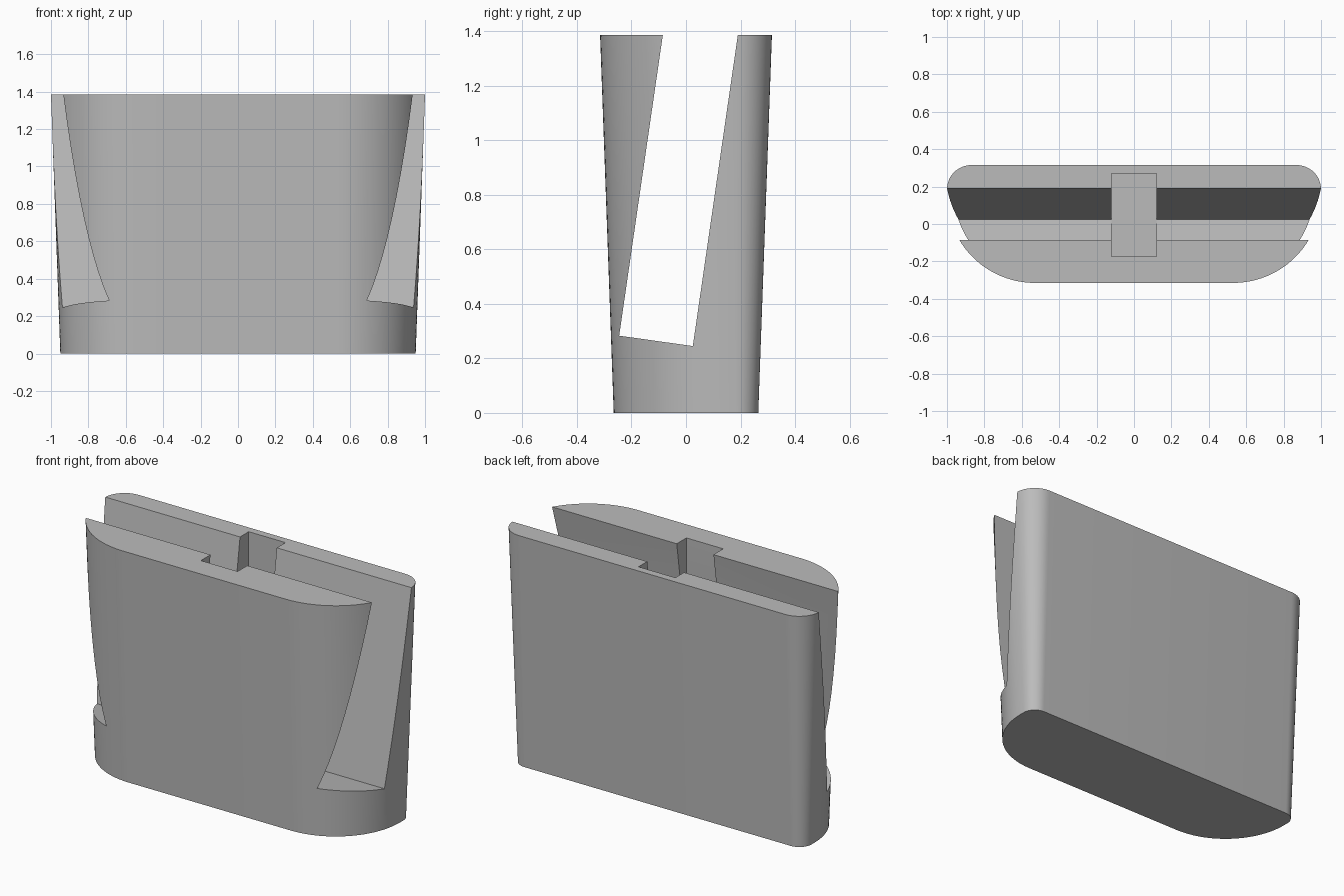
import bpy, bmesh, math

if "Cube" in bpy.data.objects:
    bpy.data.objects.remove(bpy.data.objects["Cube"])

H = 1.385        # overall height
DRAFT = 0.05     # inward taper from top to bottom


def arc(cx, cy, r, a0, a1, n):
    return [(cx + r * math.cos(math.radians(a0 + (a1 - a0) * i / n)),
             cy + r * math.sin(math.radians(a0 + (a1 - a0) * i / n))) for i in range(n + 1)]


def outline(inset):
    # Large front rounding, small back rounding, mirrored in x
    right = (arc(0.53, 0.155, 0.47 - inset, -90, 0, 24)
             + arc(0.87, 0.185, 0.13 - inset, 0, 90, 12))
    return right + [(-x, y) for x, y in reversed(right)]


def loft(name, lower, upper):
    bm = bmesh.new()
    a = [bm.verts.new(p) for p in lower]
    b = [bm.verts.new(p) for p in upper]
    n = len(a)
    for i in range(n):
        j = (i + 1) % n
        bm.faces.new((a[i], a[j], b[j], b[i]))
    bm.faces.new(a[::-1])
    bm.faces.new(b)
    bmesh.ops.recalc_face_normals(bm, faces=bm.faces)
    mesh = bpy.data.meshes.new(name)
    bm.to_mesh(mesh)
    bm.free()
    obj = bpy.data.objects.new(name, mesh)
    bpy.context.collection.objects.link(obj)
    return obj


def cut(target, cutter):
    mod = target.modifiers.new("cut", 'BOOLEAN')
    mod.operation, mod.solver, mod.object = 'DIFFERENCE', 'EXACT', cutter
    bpy.context.view_layer.objects.active = target
    bpy.ops.object.modifier_apply(modifier=mod.name)
    bpy.data.objects.remove(cutter)


# Tapered holder body
body = loft("holder_body",
            [(x, y, 0) for x, y in outline(DRAFT)],
            [(x, y, H) for x, y in outline(0)])

# Leaning slot across the full width, extended past the top
lean = (0.19 - 0.025) / (H - 0.245)
extra = 0.2
slot = [(-0.245, 0.283), (0.025, 0.245),
        (0.19 + lean * extra, H + extra), (-0.085 + lean * extra, H + extra)]
cut(body, loft("slot_cutter", [(-1.2, y, z) for y, z in slot], [(1.2, y, z) for y, z in slot]))

# Upright plug pocket in the middle
rect = [(-0.12, -0.175), (0.12, -0.175), (0.12, 0.271), (-0.12, 0.271)]
cut(body, loft("pocket_cutter", [(x, y, 0.24) for x, y in rect], [(x, y, 1.6) for x, y in rect]))

# Single grey finish
grey = bpy.data.materials.new("plain_grey")
grey.diffuse_color = (0.5, 0.5, 0.5, 1)
grey.use_nodes = True
grey.node_tree.nodes["Principled BSDF"].inputs["Base Color"].default_value = grey.diffuse_color
body.data.materials.clear()
body.data.materials.append(grey)

bpy.ops.object.select_all(action='DESELECT')
body.select_set(True)
bpy.context.view_layer.objects.active = body
bpy.ops.object.shade_smooth_by_angle(angle=math.radians(25))
